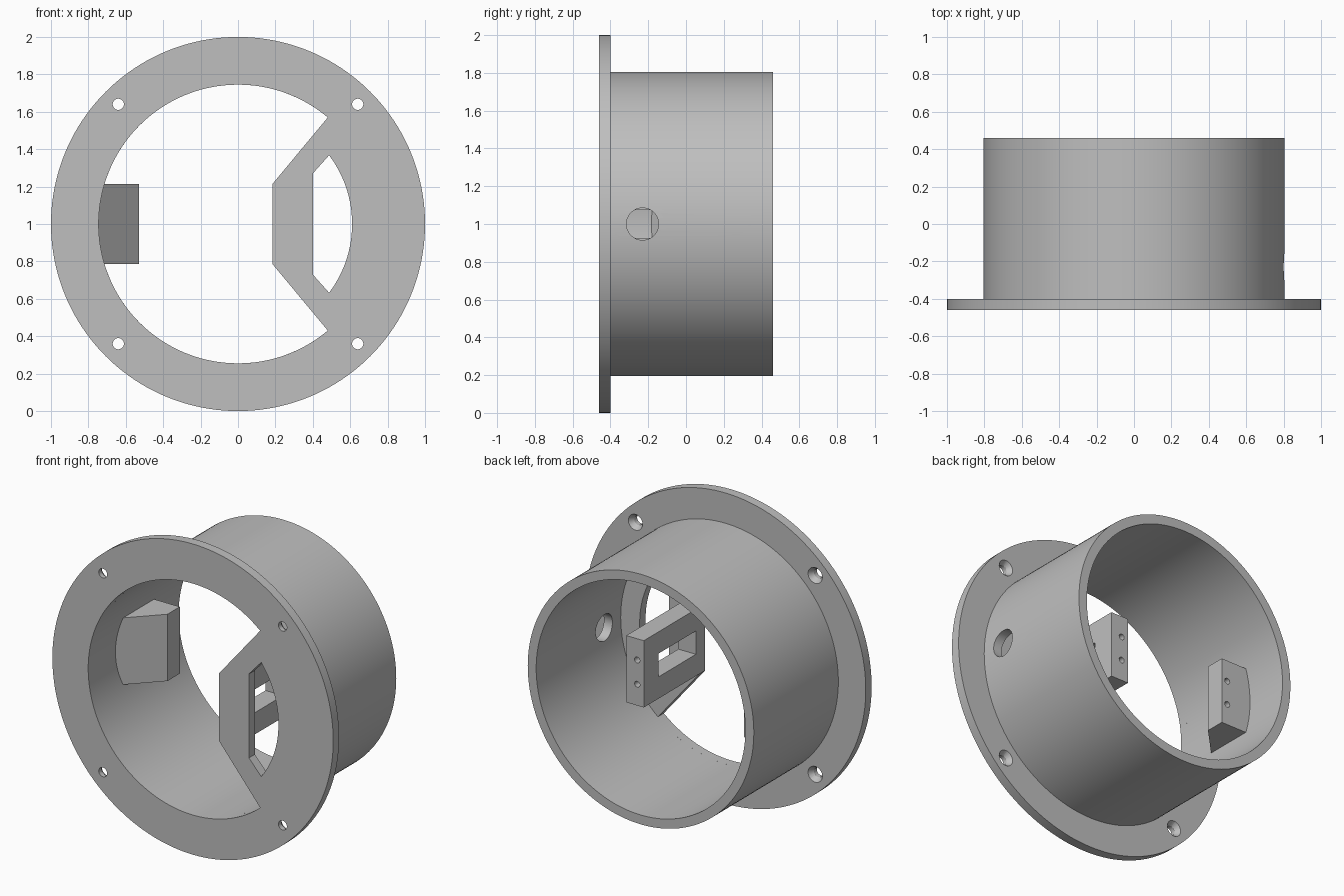
import bpy, bmesh
from math import sin, cos, acos, pi
from mathutils import Matrix, Vector

old = bpy.data.objects.get("Cube")
if old:
    bpy.data.objects.remove(old, do_unlink=True)

grey = bpy.data.materials.new("plain_grey")
grey.use_nodes = True
COLOUR = (0.52, 0.52, 0.52, 1)
grey.diffuse_color = COLOUR
grey.node_tree.nodes["Principled BSDF"].inputs["Base Color"].default_value = COLOUR

FRONT, FLANGE_BACK, BACK = -0.46, -0.40, 0.46
BORE, TUBE_R, MID = 0.745, 0.805, 1.0
HALF_H, MOUNT_BACK = 0.215, 0.165


def finish(name, bm):
    bmesh.ops.recalc_face_normals(bm, faces=bm.faces)
    mesh = bpy.data.meshes.new(name)
    bm.to_mesh(mesh)
    bm.free()
    mesh.materials.append(grey)
    ob = bpy.data.objects.new(name, mesh)
    bpy.context.collection.objects.link(ob)
    return ob


def cylinder(name, centre, r_start, r_end, start, end, axis="Y", sides=32):
    """Cylinder or cone along Y or X, from start to end."""
    turn = Matrix.Rotation(-pi / 2, 4, "X") if axis == "Y" else Matrix.Rotation(pi / 2, 4, "Y")
    mid = (start + end) / 2
    a, z = centre
    place = Vector((a, mid, z)) if axis == "Y" else Vector((mid, a, z))
    bm = bmesh.new()
    bmesh.ops.create_cone(bm, cap_ends=True, segments=sides, radius1=r_start,
                          radius2=r_end, depth=end - start,
                          matrix=Matrix.Translation(place) @ turn)
    return finish(name, bm)


def prism(name, points, lo, hi, axis):
    """Outline in XZ pushed along Y, or outline in XY pushed along Z."""
    bm = bmesh.new()
    spot = (lambda a, b: (a, lo, b)) if axis == "Y" else (lambda a, b: (a, b, lo))
    face = bm.faces.new([bm.verts.new(spot(a, b)) for a, b in points])
    made = bmesh.ops.extrude_face_region(bm, geom=[face])["geom"]
    push = Vector((0, hi - lo, 0)) if axis == "Y" else Vector((0, 0, hi - lo))
    bmesh.ops.translate(bm, vec=push, verts=[v for v in made if isinstance(v, bmesh.types.BMVert)])
    return finish(name, bm)


def cut(target, *cutters):
    for cutter in cutters:
        mod = target.modifiers.new("cut", "BOOLEAN")
        mod.operation, mod.solver, mod.object = "DIFFERENCE", "EXACT", cutter
        with bpy.context.temp_override(object=target, active_object=target):
            bpy.ops.object.modifier_apply(modifier=mod.name)
        bpy.data.objects.remove(cutter, do_unlink=True)


def arc(radius, start, end, steps):
    return [(radius * cos(start + (end - start) * i / steps),
             MID + radius * sin(start + (end - start) * i / steps)) for i in range(steps + 1)]


# Flange with a bridged opening, a window behind the bridge, and screw holes
flange = cylinder("flange", (0, MID), 1, 1, FRONT, FLANGE_BACK, sides=160)
corner = acos(0.48 / BORE)
opening = arc(BORE, corner, 2 * pi - corner, 112) + [(0.185, MID - HALF_H), (0.185, MID + HALF_H)]
edge = acos(0.487 / 0.61)
window = arc(0.61, -edge, edge, 32) + [(0.40, MID + 0.27), (0.40, MID - 0.27)]
cut(flange, prism("opening", opening, -0.6, -0.3, "Y"), prism("window", window, -0.6, -0.3, "Y"))
for sx in (-1, 1):
    for sz in (-1, 1):
        at = (0.64 * sx, MID + 0.64 * sz)
        cut(flange, cylinder("screw_hole", at, 0.03, 0.03, -0.6, -0.3),
            cylinder("countersink", at, 0.028, 0.052, -0.434, -0.398))

# Tube with a round side hole
tube = cylinder("tube", (0, MID), TUBE_R, TUBE_R, FLANGE_BACK, BACK, sides=160)
cut(tube, cylinder("bore", (0, MID), BORE, BORE, -0.6, 0.6, sides=160),
    cylinder("side_hole", (-0.23, MID), 0.085, 0.085, 0.5, 1.0, "X", 48))

# Slotted arm reaching back from the bridge
arm = prism("slotted_arm", [(0.185, FLANGE_BACK), (0.31, FLANGE_BACK), (0.31, MOUNT_BACK),
                            (0.185, MOUNT_BACK)], MID - HALF_H, MID + HALF_H, "Z")
cut(arm, prism("slot", [(0.1, -0.365), (0.4, -0.365), (0.4, 0.015), (0.1, 0.015)],
               MID - 0.075, MID + 0.075, "Z"))

# Wedge block on the opposite wall, sunk into the tube wall
block = prism("wedge_block", [(-0.77, -0.209), (-0.53, 0.04), (-0.53, MOUNT_BACK),
                              (-0.77, MOUNT_BACK)], MID - HALF_H, MID + HALF_H, "Z")

# Blind screw holes in the back of both mounts
for mount, x in ((arm, 0.232), (block, -0.572)):
    for sz in (-1, 1):
        cut(mount, cylinder("pilot_hole", (x, MID + 0.078 * sz), 0.019, 0.019, 0.05, 0.2, sides=24))

# Smooth the round walls, keep the edges sharp
bpy.ops.object.select_all(action="DESELECT")
for ob in (flange, tube, arm, block):
    ob.select_set(True)
bpy.context.view_layer.objects.active = flange
bpy.ops.object.shade_smooth_by_angle(angle=pi / 6)
